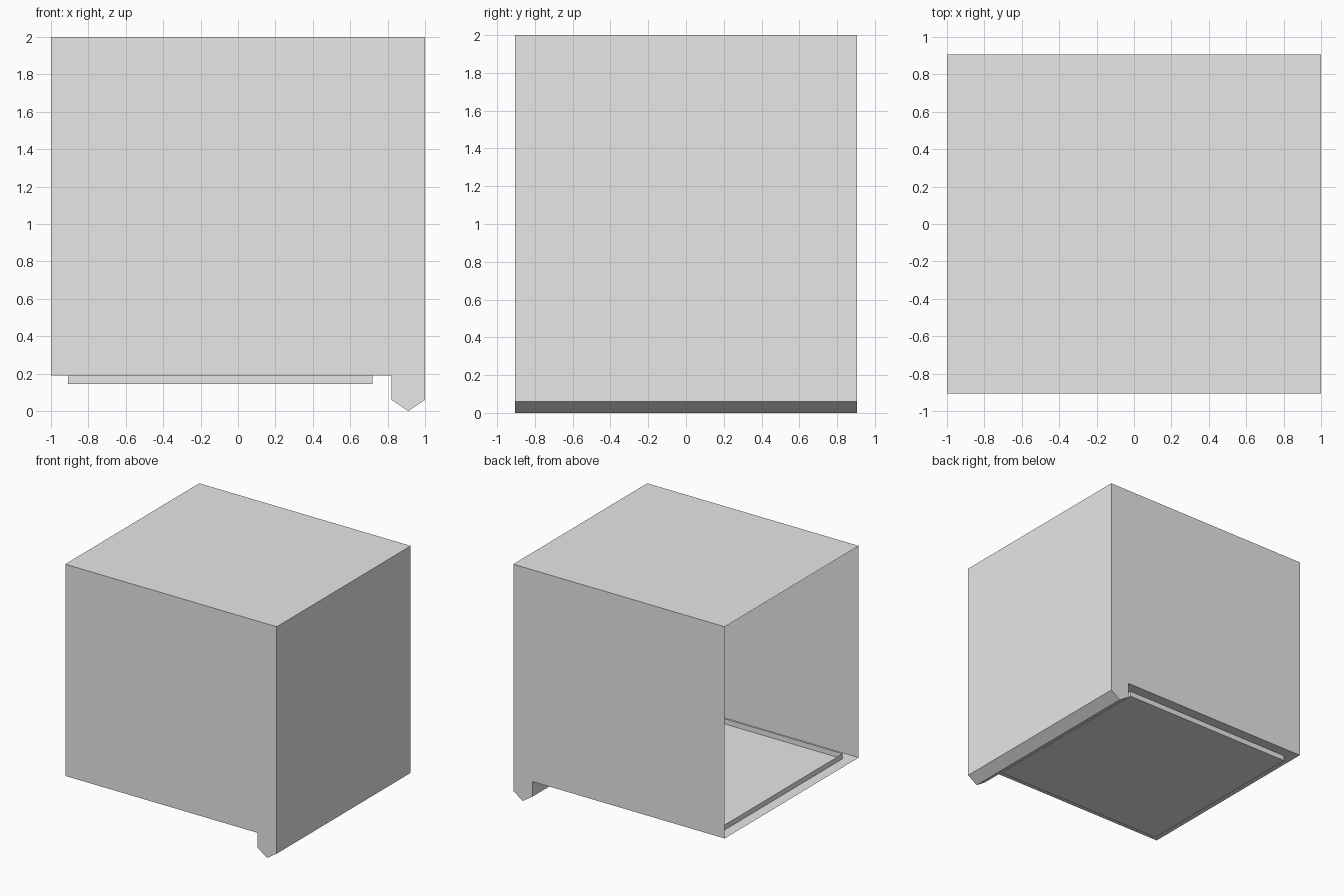
import bpy, bmesh

cube = bpy.data.objects.get("Cube")
if cube:
    bpy.data.objects.remove(cube, do_unlink=True)

GREY = (0.8, 0.8, 0.8, 1)
mat = bpy.data.materials.new("light_grey")
mat.use_nodes = True
mat.diffuse_color = GREY
mat.node_tree.nodes["Principled BSDF"].inputs["Base Color"].default_value = GREY

DEPTH, FLOOR = 0.905, 0.19


def prism(name, profile, half_depth, is_open):
    """Extrude an xz profile along y, dropping the faces picked by is_open."""
    bm = bmesh.new()
    base = bm.faces.new([bm.verts.new((x, -half_depth, z)) for x, z in profile])
    new = bmesh.ops.extrude_face_region(bm, geom=[base], use_keep_orig=True)["geom"]
    for v in new:
        if isinstance(v, bmesh.types.BMVert):
            v.co.y = half_depth
    bmesh.ops.recalc_face_normals(bm, faces=bm.faces)
    drop = [f for f in bm.faces if is_open(f.normal, f.calc_center_median())]
    bmesh.ops.delete(bm, geom=drop, context='FACES')
    mesh = bpy.data.meshes.new(name)
    bm.to_mesh(mesh)
    bm.free()
    mesh.materials.append(mat)
    obj = bpy.data.objects.new(name, mesh)
    bpy.context.collection.objects.link(obj)
    return obj


# Thin shell with a pointed ridge under one side, open on the opposite side
shell = [(-1, FLOOR), (0.82, FLOOR), (0.82, 0.06), (0.91, 0), (1, 0.06), (1, 2), (-1, 2)]
prism("box_shell", shell, DEPTH, lambda n, c: n.x < -0.9 and c.z > 0.5)

# Open-topped tray that passes through the floor
tray = [(-0.91, 0.145), (0.72, 0.145), (0.72, 0.235), (-0.91, 0.235)]
prism("floor_tray", tray, 0.815, lambda n, c: n.z > 0.9)
